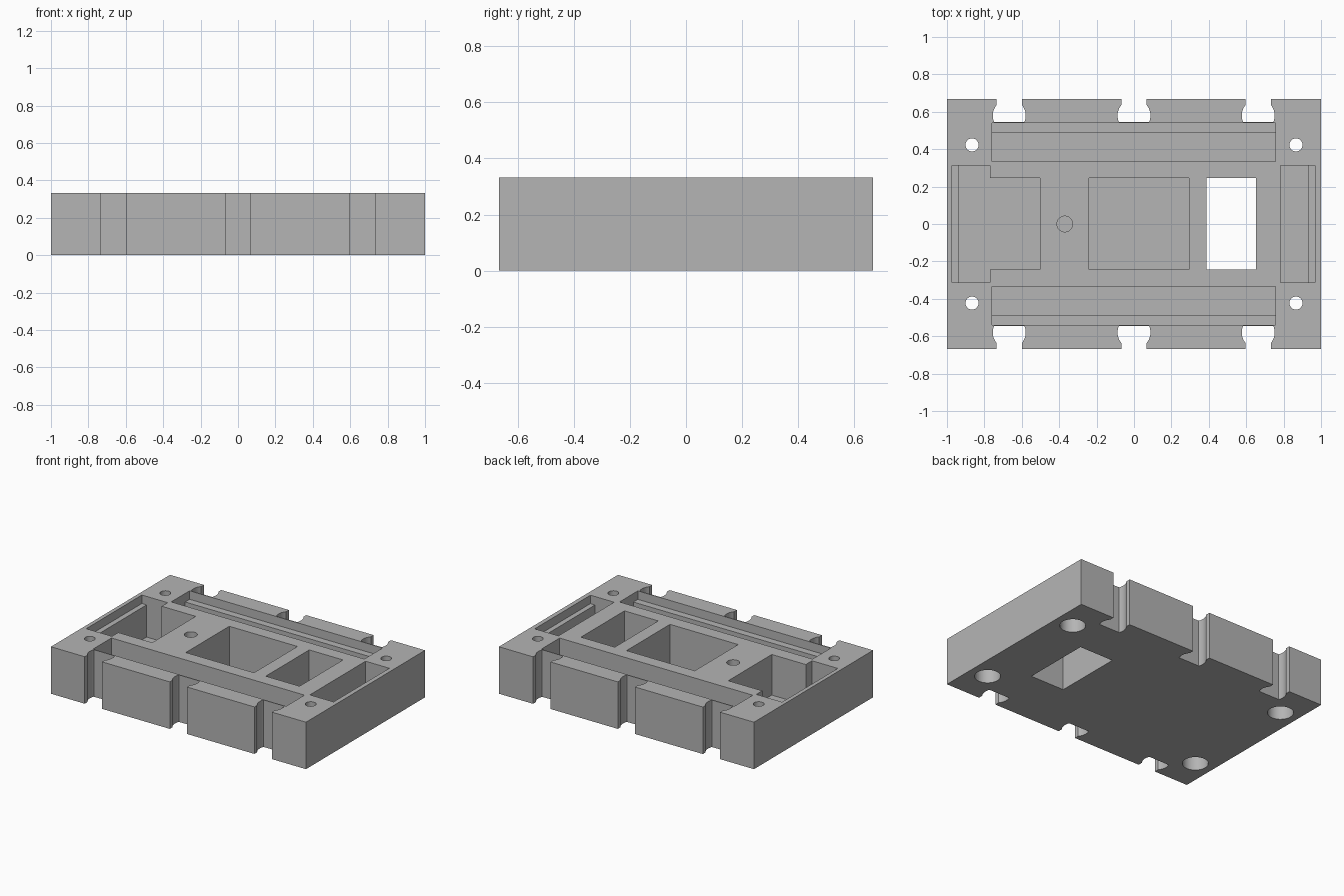
import bpy, bmesh, math

if "Cube" in bpy.data.objects:
    bpy.data.objects.remove(bpy.data.objects["Cube"], do_unlink=True)

HALF_Y, TOP, FLOOR, LEDGE = 0.667, 0.333, 0.045, 0.273
ABOVE, BELOW = 0.5, -0.2

grey = bpy.data.materials.new("plain grey")
grey.use_nodes = True
grey.diffuse_color = (0.46, 0.46, 0.46, 1)
grey.node_tree.nodes["Principled BSDF"].inputs["Base Color"].default_value = grey.diffuse_color


def prism(name, outline, z0, z1):
    """Extrude a flat outline from z0 to z1."""
    bm = bmesh.new()
    base = bm.faces.new([bm.verts.new((x, y, z0)) for x, y in outline])
    top = bmesh.ops.extrude_face_region(bm, geom=[base])["geom"]
    bmesh.ops.translate(bm, vec=(0, 0, z1 - z0),
                        verts=[v for v in top if isinstance(v, bmesh.types.BMVert)])
    bmesh.ops.recalc_face_normals(bm, faces=bm.faces)
    mesh = bpy.data.meshes.new(name)
    bm.to_mesh(mesh)
    bm.free()
    mesh.materials.append(grey)
    obj = bpy.data.objects.new(name, mesh)
    bpy.context.collection.objects.link(obj)
    return obj


def rect(x0, x1, y0, y1):
    return [(x0, y0), (x1, y0), (x1, y1), (x0, y1)]


def circle(x, y, r, n=32):
    return [(x + r * math.cos(math.tau * i / n), y + r * math.sin(math.tau * i / n))
            for i in range(n)]


def notch(cx, side):
    """Keyhole outline: narrow mouth opening into a round, flat-ended socket."""
    r, cy, mouth, end = 0.088, 0.58, 0.068, 0.546
    a0, a1 = math.asin((end - cy) / r), math.acos(mouth / r)
    arc = [a0 + (a1 - a0) * i / 10 for i in range(11)]
    half = [(r * math.cos(a), cy + r * math.sin(a)) for a in arc] + [(mouth, 0.8)]
    return [(cx + x, side * y) for x, y in half] + [(cx - x, side * y) for x, y in reversed(half)]


body = prism("tray_body", rect(-1, 1, -HALF_Y, HALF_Y), 0, TOP)


def cut(outline, z0, z1=ABOVE):
    cutter = prism("cutter", outline, z0, z1)
    mod = body.modifiers.new("cut", 'BOOLEAN')
    mod.operation, mod.solver, mod.object = 'DIFFERENCE', 'EXACT', cutter
    bpy.context.view_layer.objects.active = body
    bpy.ops.object.modifier_apply(modifier=mod.name)
    bpy.data.objects.remove(cutter, do_unlink=True)


# Middle pocket, window through the base and small blind hole
cut(rect(-0.24, 0.295, -0.242, 0.245), FLOOR)
cut(rect(0.387, 0.652, -0.242, 0.245), BELOW)
cut(circle(-0.37, 0, 0.042), FLOOR)

# T-shaped end pocket with its shallow ledge
cut([(-0.935, -0.312), (-0.77, -0.312), (-0.77, -0.242), (-0.503, -0.242),
     (-0.503, 0.245), (-0.77, 0.245), (-0.77, 0.312), (-0.935, 0.312)], FLOOR)
cut(rect(-0.972, -0.85, -0.312, 0.312), LEDGE)

# Narrow end pocket with its shallow ledge
cut(rect(0.782, 0.932, -0.312, 0.312), FLOOR)
cut(rect(0.85, 0.968, -0.312, 0.312), LEDGE)

for side in (-1, 1):
    # Long grooves with an outer ledge
    inner, step, outer = sorted((0.335 * side, 0.4 * side, 0.49 * side), key=abs)
    cut(rect(-0.758, 0.756, *sorted((inner, outer))), FLOOR)
    cut(rect(-0.758, 0.756, *sorted((step, 0.54 * side))), LEDGE)
    # Keyhole notches along the long sides
    for cx in (-0.667, 0, 0.664):
        cut(notch(cx, side), BELOW)
    # Corner screw holes, counterbored from below
    for end in (-1, 1):
        cut(circle(0.866 * end, 0.423 * side, 0.035), BELOW)
        cut(circle(0.866 * end, 0.423 * side, 0.083), BELOW, 0.21)

bpy.ops.object.select_all(action='DESELECT')
body.select_set(True)
bpy.context.view_layer.objects.active = body
bpy.ops.object.shade_smooth_by_angle(angle=math.radians(30))
